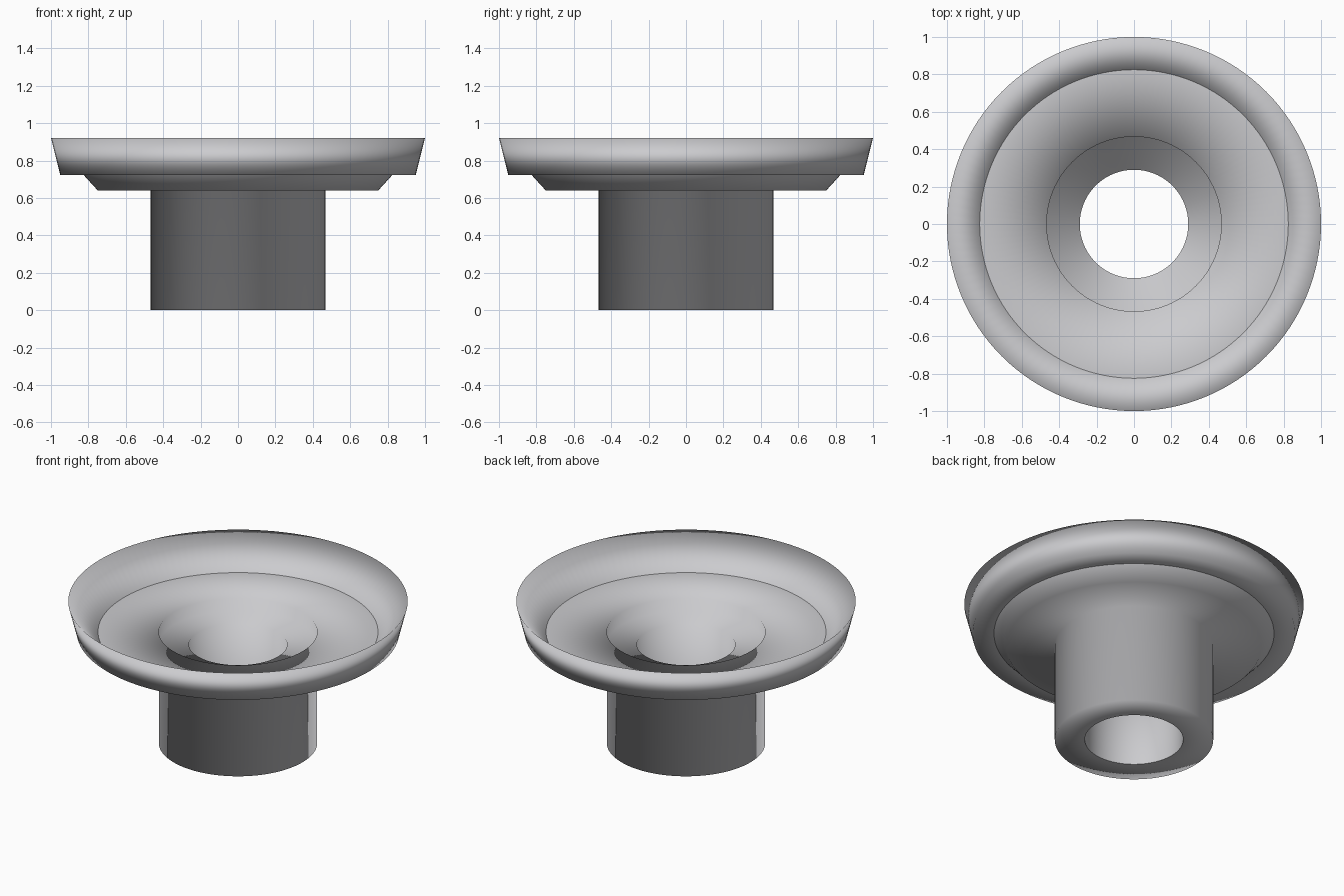
import bpy
import bmesh
import math

if "Cube" in bpy.data.objects:
    bpy.data.objects.remove(bpy.data.objects["Cube"])

SEGMENTS = 128

grey = bpy.data.materials.new("light_grey")
grey.diffuse_color = (0.6, 0.6, 0.62, 1.0)
grey.use_nodes = True
grey.node_tree.nodes["Principled BSDF"].inputs["Base Color"].default_value = grey.diffuse_color


def lathe(name, profile):
    """Turn a (radius, height) profile around z; outside is on its right."""
    bm = bmesh.new()
    rings = []
    for r, z in profile:
        rings.append([bm.verts.new((r * math.cos(a), r * math.sin(a), z))
                      for a in (2 * math.pi * i / SEGMENTS for i in range(SEGMENTS))])
    for low, high in zip(rings, rings[1:]):
        for i in range(SEGMENTS):
            j = (i + 1) % SEGMENTS
            face = bm.faces.new((low[i], low[j], high[j], high[i]))
            face.smooth = True
    mesh = bpy.data.meshes.new(name)
    bm.to_mesh(mesh)
    bm.free()
    mesh.materials.append(grey)
    obj = bpy.data.objects.new(name, mesh)
    bpy.context.collection.objects.link(obj)
    return obj


# Tube outside, with its bottom ring, and the underside of the plate
lathe("tube_and_underside",
      [(0.29, 0), (0.467, 0), (0.467, 0.64), (0.75, 0.64), (0.825, 0.722)])

# Flared rim: flat underside, outer wall and sloping inner wall
lathe("flared_rim",
      [(0.825, 0.722), (0.95, 0.722), (1.0, 0.92), (0.825, 0.722)])

# Dish floor, stepped recess and the bore through the tube
lathe("floor_and_bore",
      [(0.825, 0.722), (0.467, 0.722), (0.467, 0.64), (0.29, 0.64), (0.29, 0)])
